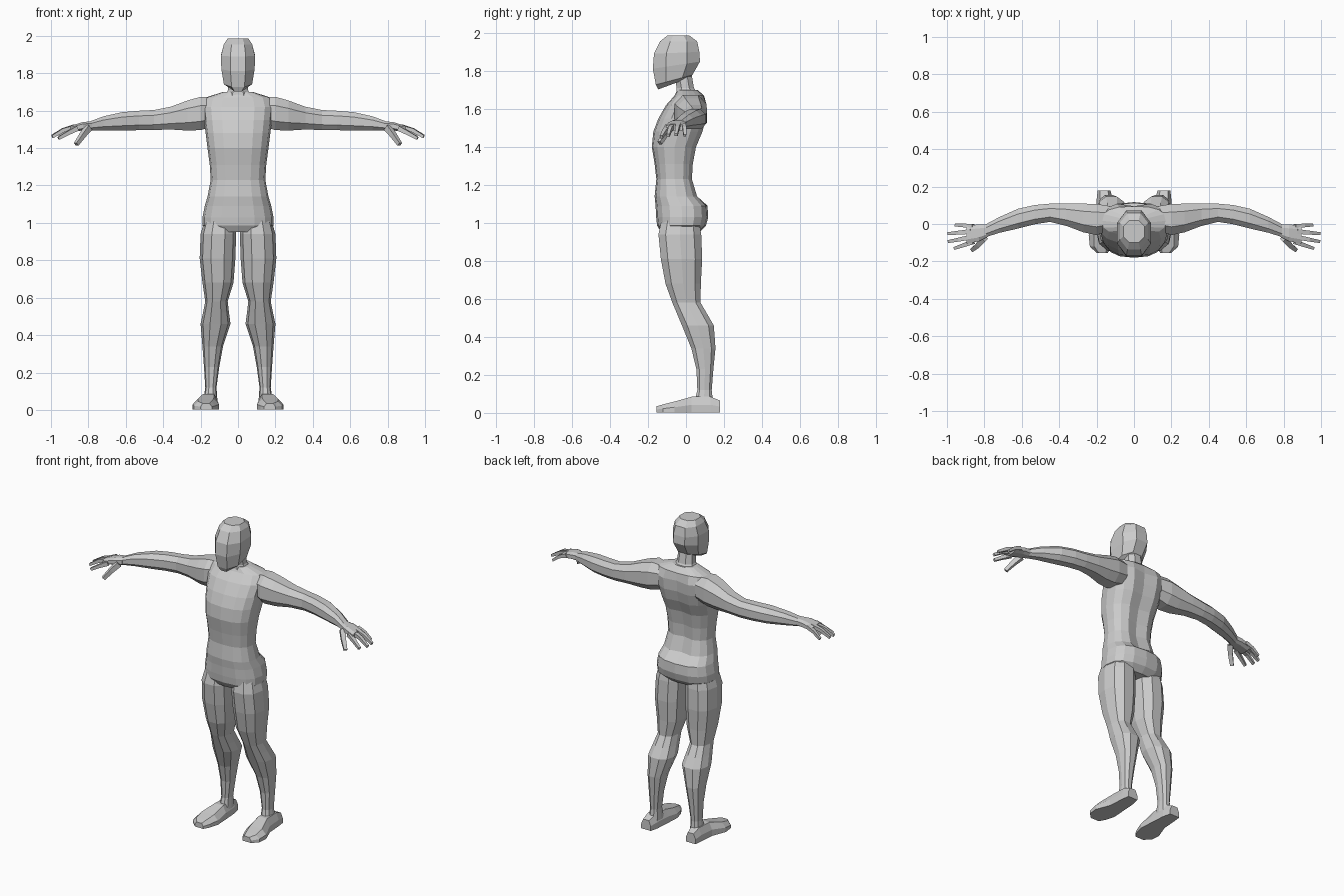
import bpy, bmesh, math
from mathutils import Vector

if "Cube" in bpy.data.objects:
    bpy.data.objects.remove(bpy.data.objects["Cube"])

skin = bpy.data.materials.new("plain_grey")
skin.diffuse_color = (0.6, 0.6, 0.6, 1)
skin.use_nodes = True
skin.node_tree.nodes["Principled BSDF"].inputs["Base Color"].default_value = skin.diffuse_color


def oval(n, power=0.8, half=False):
    """Unit rounded-square outline with n corners."""
    pts = []
    for i in range(n):
        a = 2 * math.pi * (i + (0.5 if half else 0)) / n
        c, s = math.cos(a), math.sin(a)
        pts.append((math.copysign(abs(c) ** power, c), math.copysign(abs(s) ** power, s)))
    return pts


def loft(name, rings, start=False, end=False, mirror=False):
    """Skin a list of equal-length point rings, with optional end caps."""
    bm = bmesh.new()
    loops = [[bm.verts.new(p) for p in r] for r in rings]
    n = len(loops[0])
    for a, b in zip(loops, loops[1:]):
        for i in range(n):
            j = (i + 1) % n
            bm.faces.new((a[i], a[j], b[j], b[i]))
    for flag, loop in ((start, loops[0]), (end, loops[-1])):
        if flag:
            bm.faces.new(loop)
    bmesh.ops.recalc_face_normals(bm, faces=bm.faces)
    if not (start and end):
        # open lofts: make sure side faces look outward
        f = bm.faces[len(bm.faces) // 2]
        f.normal_update()
        mid = len(loops) // 2
        c = sum((v.co for l in loops[mid - 1:mid + 1] for v in l), Vector()) / (2 * n)
        side = max(bm.faces, key=lambda q: -(q.calc_center_median() - c).length)
        side.normal_update()
        if side.normal.dot(side.calc_center_median() - c) < 0:
            bmesh.ops.reverse_faces(bm, faces=bm.faces)
    me = bpy.data.meshes.new(name)
    bm.to_mesh(me)
    bm.free()
    me.materials.append(skin)
    ob = bpy.data.objects.new(name, me)
    bpy.context.collection.objects.link(ob)
    if mirror:
        m = ob.modifiers.new("mirror", "MIRROR")
        m.use_mirror_merge = False
    return ob


def level(o, z, x0, x1, y0, y1):
    """Horizontal ring."""
    return [((x0 + x1) / 2 + u * (x1 - x0) / 2, (y0 + y1) / 2 + v * (y1 - y0) / 2, z) for u, v in o]


def upright(o, x, y0, y1, z0, z1):
    """Ring standing across the x axis."""
    return [(x, (y0 + y1) / 2 + u * (y1 - y0) / 2, (z0 + z1) / 2 + v * (z1 - z0) / 2) for u, v in o]


# torso: height, half width, front, back
torso = [(0.95, .15, -.13, .07), (0.985, .19, -.152, .105), (1.03, .19, -.157, .117),
         (1.09, .178, -.16, .113), (1.14, .163, -.165, .065), (1.23, .146, -.156, .037),
         (1.31, .151, -.165, .042), (1.40, .163, -.18, .06), (1.48, .173, -.172, .095),
         (1.55, .182, -.145, .112), (1.62, .19, -.105, .115), (1.67, .175, -.06, .095),
         (1.70, .08, -.045, .06)]
body = oval(16, .8)
rings = [level(body, z, -w, w, f, b) for z, w, f, b in torso]
for r, t in zip(rings[4:11], torso[4:11]):          # shallow groove down the spine
    x, y, z = r[4]
    r[4] = (x, y - .02, z)
loft("torso", rings, True, True)

# neck leaning forward under the head
round8 = oval(8, .9, True)
loft("neck", [level(round8, z, -w, w, f, b) for z, w, f, b in
              [(1.66, .085, -.06, .08), (1.71, .058, -.052, .045), (1.80, .05, -.07, .03)]])

# head: half width, front y, front z, back y, back z
head = [(.042, -.148, 1.70, .02, 1.765), (.078, -.16, 1.725, .035, 1.78),
        (.092, -.176, 1.81, .075, 1.85), (.094, -.17, 1.89, .072, 1.90),
        (.078, -.138, 1.955, .06, 1.955), (.058, -.10, 1.985, .02, 1.985)]
rings = []
for w, yf, zf, yb, zb in head:
    rings.append([(u * w * 1.04, yf + (yb - yf) * (v * 1.06 + 1) / 2, zf + (zb - zf) * (v + 1) / 2)
                  for u, v in round8])
loft("head", rings, True, True)

# leg: height, inner x, outer x, front, back
leg = [(1.03, .02, .175, -.13, .07), (.94, .01, .2, -.15, .085), (.81, .014, .205, -.137, .09),
       (.68, .024, .19, -.112, .082), (.58, .055, .175, -.075, .08), (.52, .048, .187, -.05, .115),
       (.46, .04, .2, -.025, .15), (.34, .08, .19, .025, .158), (.23, .1, .182, .053, .146),
       (.12, .115, .175, .058, .137), (.05, .11, .185, .04, .145)]
loft("leg", [level(oval(10, .85), *r) for r in leg], mirror=True)

# foot: y, centre x, half width, height
foot = [(.18, .16, .034, .065), (.13, .157, .043, .085), (.03, .157, .05, .085),
        (-.06, .172, .07, .06), (-.12, .178, .058, .045), (-.155, .17, .03, .035)]
loft("foot", [[(c + w, y, .002), (c + w, y, h * .5), (c + w * .6, y, h), (c - w * .6, y, h),
               (c - w, y, h * .5), (c - w, y, .002)] for y, c, w, h in foot], True, True, True)

# arm: x, front, back, bottom, top
arm = [(.13, -.04, .10, 1.51, 1.675), (.20, -.065, .113, 1.49, 1.68), (.27, -.05, .114, 1.488, 1.66),
       (.36, -.015, .115, 1.495, 1.625), (.45, .008, .112, 1.493, 1.607), (.53, -.005, .105, 1.492, 1.603),
       (.62, -.028, .085, 1.49, 1.595), (.72, -.05, .04, 1.492, 1.572), (.79, -.072, .002, 1.493, 1.545)]
loft("arm", [upright(oval(8, .85, True), *r) for r in arm], mirror=True)

# palm
palm = [(.78, -.07, -.002, 1.495, 1.545), (.83, -.095, .0, 1.493, 1.54), (.895, -.108, -.005, 1.483, 1.52)]
loft("palm", [upright(oval(8, .7, True), *r) for r in palm], True, True, True)


def finger(name, path, r):
    """Four-sided finger that narrows along its path."""
    d = (Vector(path[-1]) - Vector(path[0])).normalized()
    s = d.cross(Vector((0, 0, 1))).normalized()
    t = s.cross(d)
    rings = []
    for k, p in enumerate(path):
        q = r * (1 - .2 * k)
        rings.append([Vector(p) + s * q * a + t * q * b for a, b in ((1, 1), (-1, 1), (-1, -1), (1, -1))])
    loft(name, rings, True, True, True)


# fingers, from the little finger to the thumb
finger("little_finger", [(.86, -.012, 1.515), (.91, -.008, 1.495), (.955, -.006, 1.46)], .012)
finger("ring_finger", [(.87, -.04, 1.515), (.935, -.046, 1.497), (.995, -.052, 1.463)], .013)
finger("middle_finger", [(.87, -.07, 1.51), (.935, -.083, 1.495), (.993, -.094, 1.46)], .013)
finger("index_finger", [(.86, -.095, 1.505), (.91, -.113, 1.48), (.96, -.13, 1.452)], .013)
finger("thumb", [(.80, -.075, 1.51), (.83, -.11, 1.47), (.865, -.138, 1.42)], .017)
